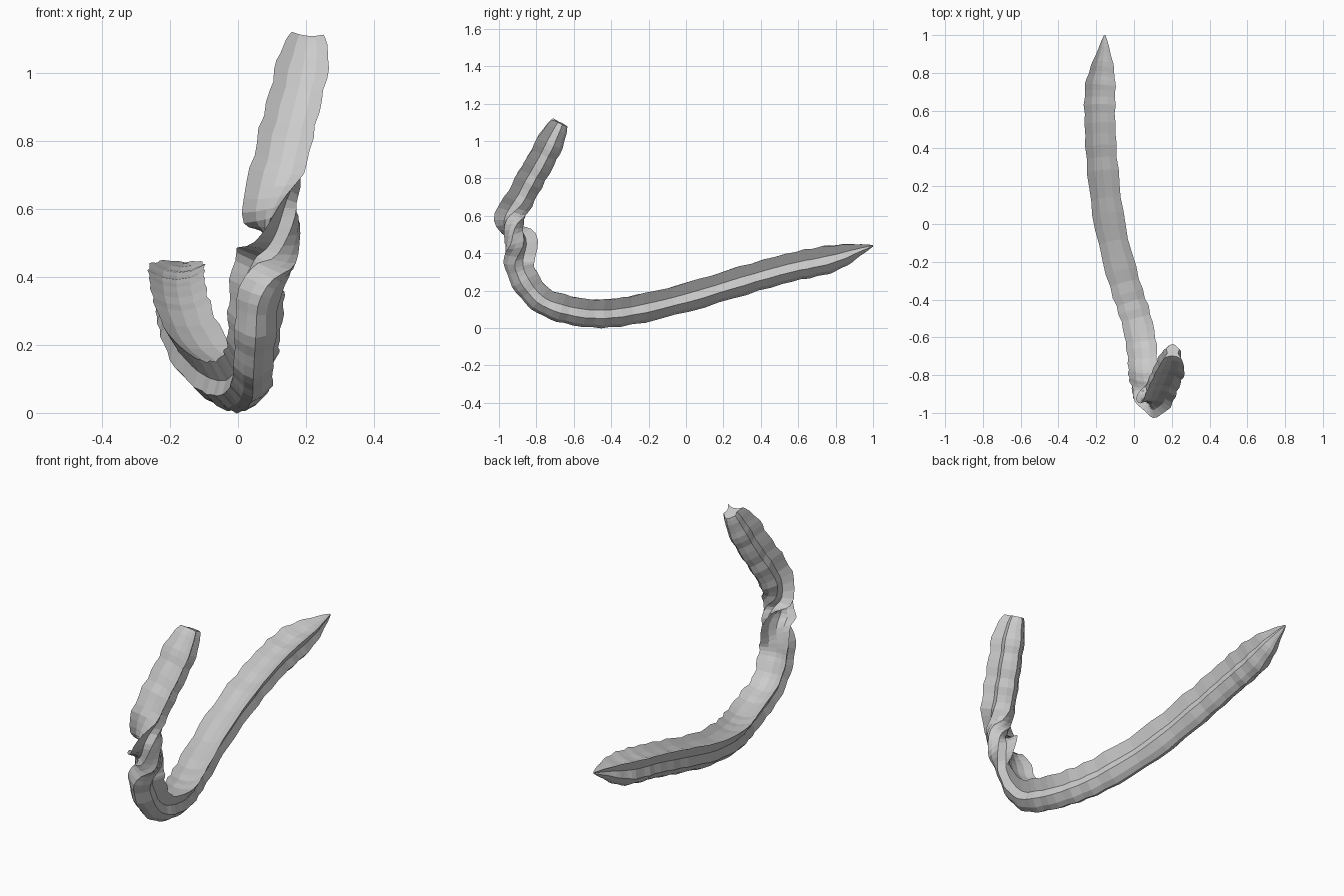
import bpy, bmesh
from math import sin, cos, pi
from mathutils import Vector

cube = bpy.data.objects.get("Cube")
if cube:
    bpy.data.objects.remove(cube, do_unlink=True)

# Path from the pointed tail to the blunt head: x, y, z, radius
PATH = [
    (-.155, 1.0, .44, .004), (-.16, .92, .417, .036), (-.17, .82, .385, .068),
    (-.18, .72, .36, .081), (-.18, .55, .325, .081), (-.165, .3, .255, .082),
    (-.125, 0, .165, .081), (-.05, -.3, .095, .081), (.01, -.5, .08, .08),
    (.04, -.67, .11, .08), (.045, -.78, .16, .076), (.052, -.86, .26, .081),
    (.062, -.895, .36, .081), (.1, -.9, .45, .08), (.118, -.925, .53, .07),
    (.112, -.918, .62, .076), (.133, -.86, .75, .08), (.17, -.775, .9, .078),
    (.195, -.715, 1.02, .074), (.205, -.675, 1.098, .046),
]
# Half cross-section: keel, side ridge, side groove, rim, shallow trough
HALF = [(.36, -.78), (.76, -.35), (.6, .2), (1, .9), (.5, .64)]
SECTION = [(0, -.97)] + HALF + [(0, .56)] + [(-x, z) for x, z in reversed(HALF)]
SIDES = len(SECTION)
STEPS = 4


def catmull(p, i, t):
    a, b, c, d = (p[min(max(i + k, 0), len(p) - 1)] for k in (-1, 0, 1, 2))
    return .5 * (2 * b + (c - a) * t + (2 * a - 5 * b + 4 * c - d) * t * t
                 + (3 * b - a - 3 * c + d) * t ** 3)


# Resample the path into closely spaced rings
knots = [Vector(p) for p in PATH]
rings = [catmull(knots, i, k / STEPS)
         for i in range(len(knots) - 1) for k in range(STEPS)] + [knots[-1]]
points = [r.to_3d() for r in rings]

# Sweep the ribbed cross-section, with swellings along the length
bm = bmesh.new()
loops = []
length = 0
for i, p in enumerate(points):
    tangent = (points[min(i + 1, len(points) - 1)] - points[max(i - 1, 0)]).normalized()
    if i:
        length += (p - points[i - 1]).length
    u = Vector((1, 0, 0))
    u = (u - tangent * u.dot(tangent)).normalized()
    v = tangent.cross(u)
    # half a turn at the neck
    f = min(max((p.z - .32) / .4, 0), 1) if p.y < -.5 else 0
    turn = pi * f * f * (3 - 2 * f)
    across = u * cos(turn) + v * sin(turn)
    up = v * cos(turn) - u * sin(turn)
    size = max(rings[i][3], .003) * (1 + .045 * sin(length * 2 * pi / .115))
    loops.append([bm.verts.new(p + (across * x + up * z) * size) for x, z in SECTION])

for lower, upper in zip(loops, loops[1:]):
    for k in range(SIDES):
        n = (k + 1) % SIDES
        bm.faces.new((lower[k], lower[n], upper[n], upper[k]))
bm.faces.new(list(reversed(loops[0])))
bm.faces.new(loops[-1])
bmesh.ops.recalc_face_normals(bm, faces=bm.faces)

mesh = bpy.data.meshes.new("twisted_pod")
bm.to_mesh(mesh)
bm.free()
pod = bpy.data.objects.new("twisted_pod", mesh)
bpy.context.collection.objects.link(pod)

# Plain grey material
grey = bpy.data.materials.new("light_grey")
grey.use_nodes = True
colour = (.6, .6, .6, 1)
grey.diffuse_color = colour
grey.node_tree.nodes["Principled BSDF"].inputs["Base Color"].default_value = colour
mesh.materials.append(grey)
